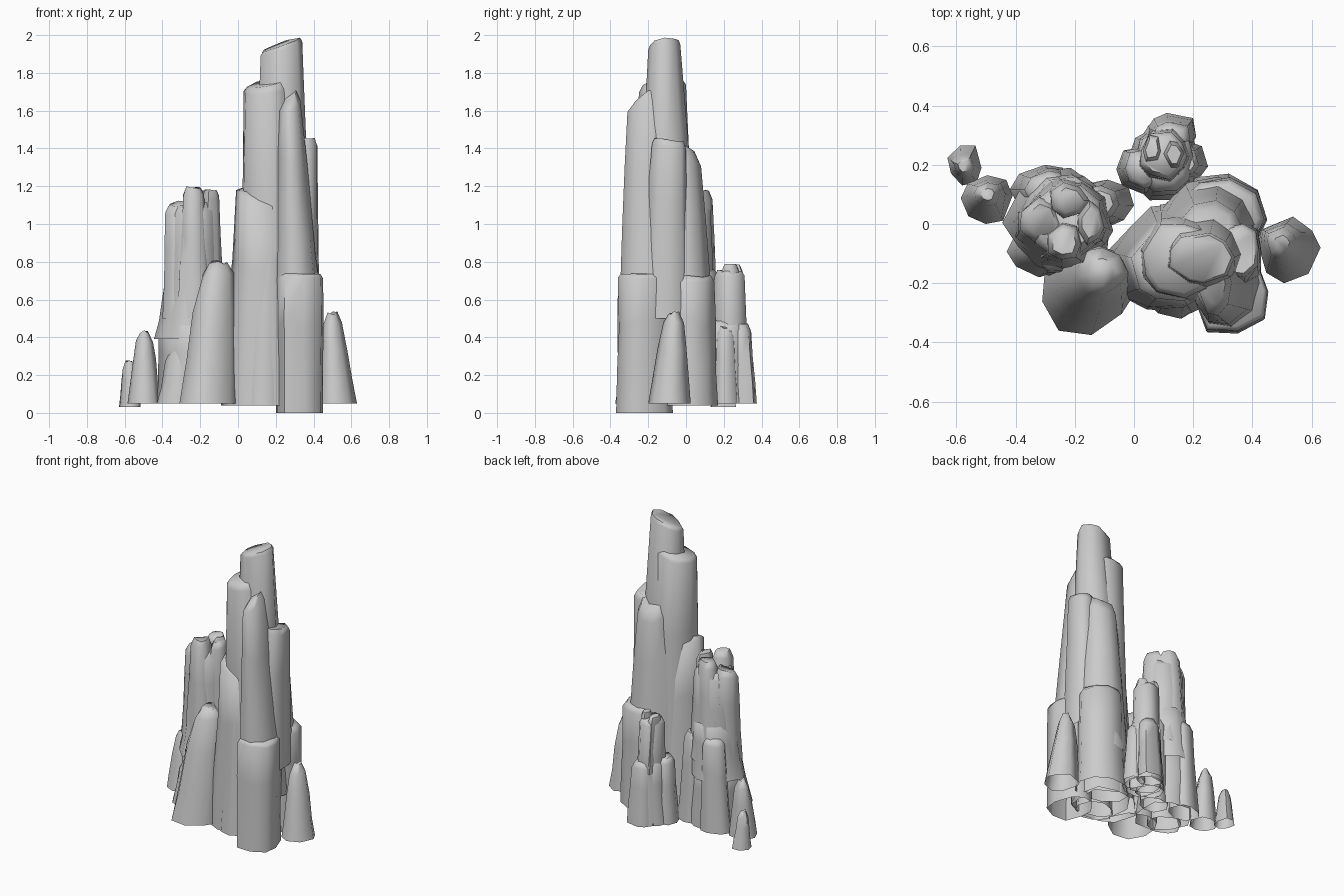
import bpy, bmesh, math, random

random.seed(11)

old = bpy.data.objects.get("Cube")
if old:
    bpy.data.objects.remove(old, do_unlink=True)

stone = bpy.data.materials.new("grey_stone")
stone.use_nodes = True
grey = (0.6, 0.6, 0.6, 1)
stone.diffuse_color = grey
stone.node_tree.nodes["Principled BSDF"].inputs["Base Color"].default_value = grey


def outline(sides):
    """Irregular closed outline that fills the square from -1 to 1."""
    points = []
    for i in range(sides):
        angle = math.tau * (i + random.uniform(-0.2, 0.2)) / sides
        radius = random.uniform(0.88, 1.08)
        points.append((radius * math.cos(angle), radius * math.sin(angle)))
    spans = [(min(axis), max(axis)) for axis in zip(*points)]
    return [[2 * (p[k] - spans[k][0]) / (spans[k][1] - spans[k][0]) - 1 for k in (0, 1)]
            for p in points]


def column(name, base, top, height, sides=9, crown=0.04, cap=0.7, lean=(0, 0), bulge=0.0):
    """Rock column between two boxes (left, right, front, back); open underneath.
    crown is the depth of the worn rim, lean the slope of the top."""
    shape = outline(sides)
    low, high = height
    body = high - crown - low
    bm = bmesh.new()
    rings = []
    for step in (0, 0.3, 0.65, 1, "cap"):
        capped = step == "cap"
        t = 1 if capped else step
        box = [a + (b - a) * t for a, b in zip(base, top)]
        grow = (cap if capped else 1) + bulge * math.sin(math.pi * t)
        middle = ((box[0] + box[1]) / 2, (box[2] + box[3]) / 2)
        half = ((box[1] - box[0]) / 2 * grow, (box[3] - box[2]) / 2 * grow)
        ring = []
        for u, v in shape:
            wear = random.uniform(0.94, 1.03) if 0 < t < 1 else 1
            z = high if capped else low + body * t
            if t == 1:
                z += u * lean[0] + v * lean[1] - abs(lean[0]) - abs(lean[1])
                z -= random.uniform(0, crown * 0.4)
            elif t > 0:
                z += random.uniform(-0.05, 0.05) * body
            ring.append(bm.verts.new((middle[0] + u * half[0] * wear,
                                      middle[1] + v * half[1] * wear, z)))
        rings.append(ring)
    for lower, upper in zip(rings, rings[1:]):
        for i in range(sides):
            j = (i + 1) % sides
            bm.faces.new((lower[i], lower[j], upper[j], upper[i]))
    bm.faces.new(rings[-1])
    mesh = bpy.data.meshes.new(name)
    bm.to_mesh(mesh)
    bm.free()
    mesh.materials.append(stone)
    obj = bpy.data.objects.new(name, mesh)
    bpy.context.collection.objects.link(obj)
    bpy.ops.object.select_all(action="DESELECT")
    obj.select_set(True)
    bpy.context.view_layer.objects.active = obj
    bpy.ops.object.shade_smooth_by_angle(angle=math.radians(66))


# Main tower: broad lower blocks
column("front_block", (.2, .45, -.37, -.07), (.2, .45, -.36, -.07), (0, .74), crown=.02, cap=.9)
column("rear_block", (.1, .45, -.12, .17), (.13, .44, -.1, .15), (.04, .73), crown=.03, cap=.85)
column("left_shoulder", (-.09, .32, -.3, .07), (-.01, .25, -.26, .0), (.04, 1.21), sides=10,
       lean=(-.05, .01), crown=.02)
column("front_foot", (.02, .27, -.32, -.1), (.06, .26, -.26, -.1), (.04, 1.1), lean=(-.03, .03))

# Main tower: tall upper columns
column("crown_spire", (.08, .42, -.27, .1), (.12, .34, -.2, -.03), (.3, 2), crown=.02, cap=.9,
       lean=(.035, .01))
column("upper_left_column", (.0, .36, -.28, .07), (.03, .27, -.25, .0), (.04, 1.79), crown=.03,
       cap=.85, lean=(.02, .02))
column("front_spire", (.19, .44, -.35, -.06), (.22, .33, -.31, -.1), (.6, 1.74), crown=.05,
       cap=.6, lean=(.02, .03))
column("upper_right_column", (.24, .43, -.24, .02), (.27, .42, -.18, .0), (.5, 1.46), crown=.03,
       cap=.85, lean=(0, -.01))
column("upper_rear_column", (.09, .43, -.14, .16), (.15, .37, -.12, .08), (.3, 1.48), crown=.06,
       cap=.75, lean=(0, -.05))

# Left tower: stepped base and a broken crown
column("left_base", (-.43, -.08, -.18, .18), (-.42, -.1, -.16, .17), (.05, .5), sides=10)
column("left_skirt", (-.445, -.09, -.17, .19), (-.38, -.1, -.13, .16), (.39, .79), sides=10)
column("left_rear_step", (-.42, -.2, .03, .2), (-.37, -.22, .05, .18), (.05, .68), sides=8)
column("left_front_step", (-.43, -.2, -.18, .03), (-.36, -.2, -.14, .0), (.05, .43), sides=8,
       lean=(.03, 0))
column("left_crown_core", (-.4, -.08, -.14, .16), (-.37, -.11, -.11, .13), (.5, 1.12), sides=10,
       lean=(.01, 0), cap=.8)
column("left_crown_west", (-.4, -.2, -.1, .11), (-.385, -.24, -.06, .09), (.5, 1.14), sides=7,
       lean=(.01, .01))
column("left_crown_front", (-.32, -.13, -.15, .04), (-.29, -.18, -.12, -.0), (.5, 1.2), sides=7)
column("left_crown_rear", (-.33, -.14, .0, .17), (-.28, -.15, .02, .14), (.5, 1.18), sides=7)
column("left_crown_east", (-.22, -.07, -.1, .1), (-.19, -.1, -.07, .08), (.5, 1.19), sides=7)
column("linking_column", (-.2, .0, -.01, .15), (-.19, -.05, .01, .13), (.05, .66), sides=8)

# Rear tower: steps around a broken core
column("rear_core", (.0, .21, .12, .34), (.02, .18, .15, .31), (.05, .76), crown=.03, cap=.8)
column("rear_core_peak", (.09, .18, .16, .3), (.1, .17, .19, .28), (.4, .79), sides=6, crown=.03)
column("rear_core_tooth", (.02, .12, .17, .32), (.03, .09, .21, .3), (.4, .79), sides=6, crown=.03)
column("rear_outer_step", (.03, .21, .22, .375), (.05, .19, .22, .345), (.05, .48), sides=8)
column("rear_left_step", (-.06, .1, .1, .26), (-.03, .08, .12, .25), (.05, .5), sides=8)
column("rear_right_step", (.1, .25, .13, .28), (.11, .22, .15, .26), (.05, .46), sides=8)
column("rear_skirt", (-.02, .22, .08, .33), (.01, .2, .11, .32), (.05, .5), sides=10)

# Low outlying spires
column("front_left_spire", (-.31, .01, -.375, -.06), (-.19, -.02, -.24, -.08), (.05, .81),
       crown=.07, cap=.55, bulge=.05)
column("right_spire", (.42, .63, -.2, .025), (.45, .55, -.12, -.01), (.05, .54), sides=8,
       crown=.06, cap=.5, bulge=.04)
column("left_spire", (-.585, -.41, .0, .165), (-.54, -.45, .06, .14), (.05, .44), sides=8,
       crown=.05, cap=.5, bulge=.04)
column("far_left_spire", (-.63, -.515, .13, .265), (-.61, -.54, .16, .23), (.03, .28), sides=7,
       crown=.04, cap=.55)
